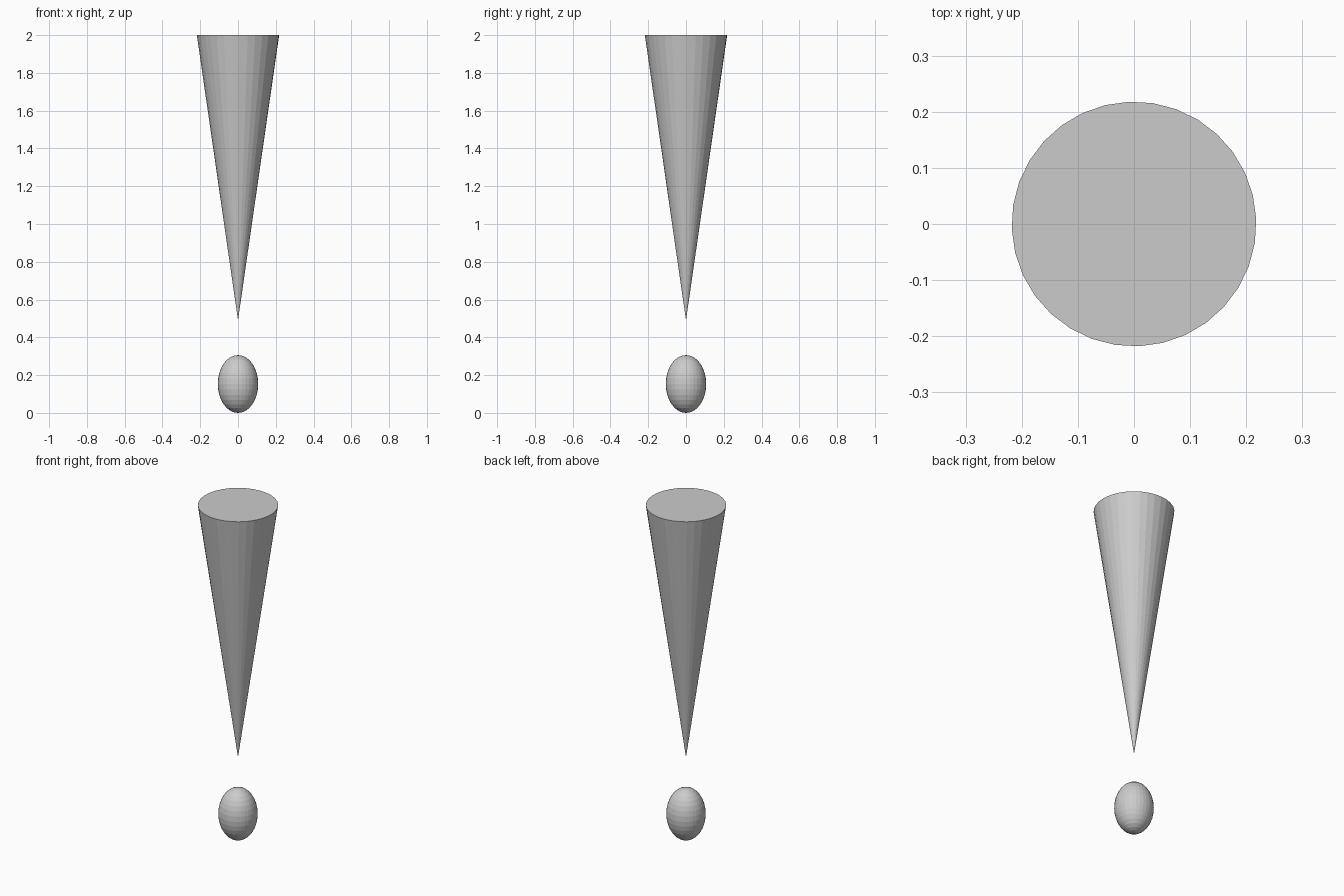
import bpy
import math

cube = bpy.data.objects.get("Cube")
if cube:
    bpy.data.objects.remove(cube, do_unlink=True)

# Single plain grey
grey = bpy.data.materials.new("plain grey")
grey.use_nodes = True
colour = (0.6, 0.6, 0.6, 1)
grey.diffuse_color = colour
grey.node_tree.nodes["Principled BSDF"].inputs["Base Color"].default_value = colour

TOP, TIP = 2.0, 0.49
TWIST = math.radians(2.4)


def finish(name):
    obj = bpy.context.object
    obj.name = obj.data.name = name
    obj.data.materials.append(grey)
    bpy.ops.object.shade_flat()
    return obj


# Tapered stroke: a cone standing on its point
bpy.ops.mesh.primitive_cone_add(
    vertices=32, radius1=0, radius2=0.218, depth=TOP - TIP,
    location=(0, 0, (TOP + TIP) / 2), rotation=(0, 0, TWIST))
finish("tapered_stroke")

# Egg-shaped dot below it
bpy.ops.mesh.primitive_uv_sphere_add(
    segments=32, ring_count=16, radius=1, location=(0, 0, 0.153))
dot = finish("egg_dot")
dot.scale = (0.107, 0.107, 0.153)
